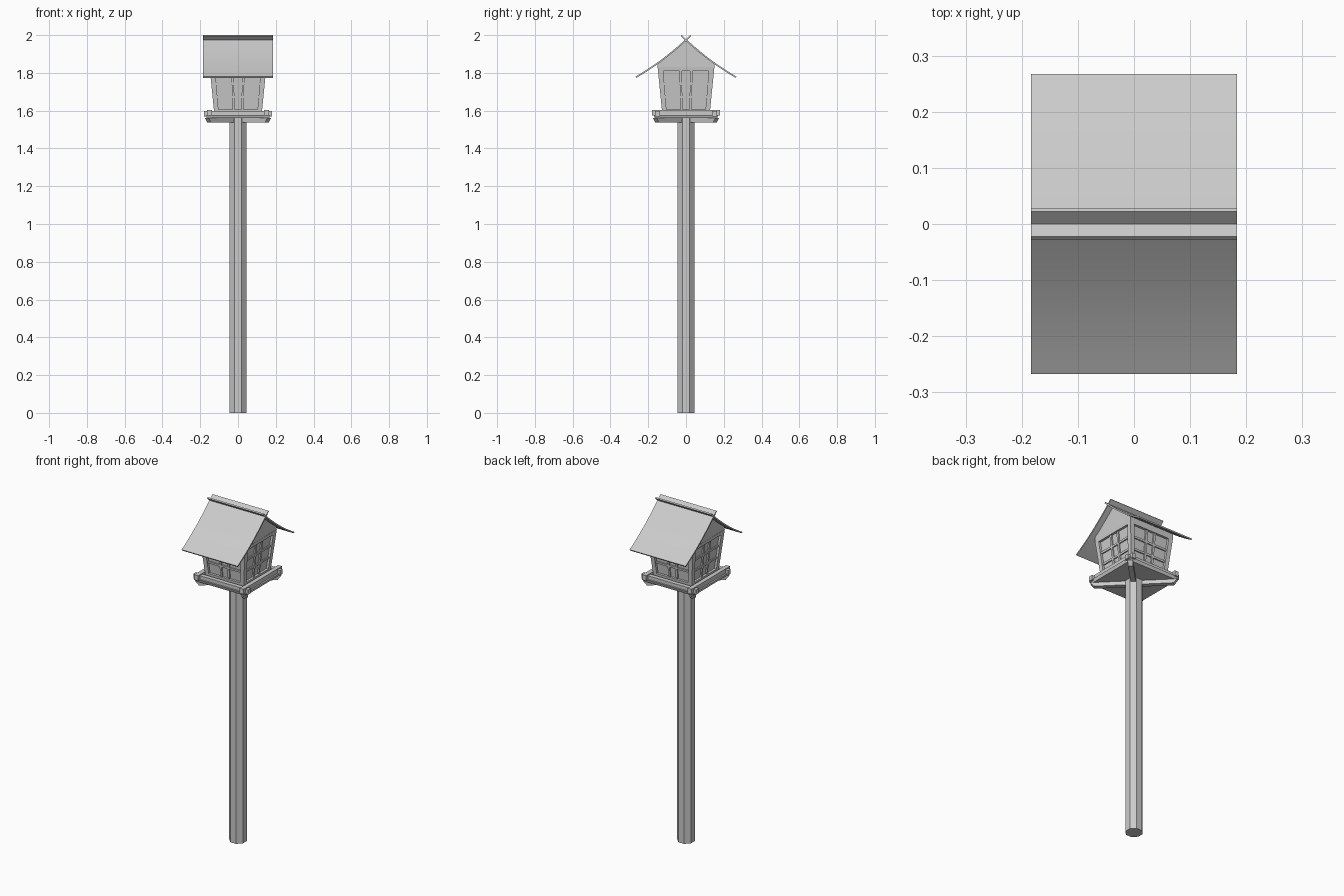
import bpy, bmesh, math
from mathutils import Matrix, Vector

if "Cube" in bpy.data.objects:
    bpy.data.objects.remove(bpy.data.objects["Cube"])

QUADS = [(0, 3, 2, 1), (4, 5, 6, 7), (0, 1, 5, 4), (1, 2, 6, 5), (2, 3, 7, 6), (3, 0, 4, 7)]


def make(name, verts, faces):
    mesh = bpy.data.meshes.new(name)
    mesh.from_pydata(verts, [], faces)
    bm = bmesh.new()
    bm.from_mesh(mesh)
    bmesh.ops.recalc_face_normals(bm, faces=bm.faces)
    bm.to_mesh(mesh)
    bm.free()
    ob = bpy.data.objects.new(name, mesh)
    bpy.context.collection.objects.link(ob)
    return ob


def frustum(name, hx0, hy0, z0, hx1, hy1, z1, loc=(0, 0), turn=0):
    rot = Matrix.Rotation(turn, 3, 'Z')
    off = Vector((loc[0], loc[1], 0))
    corners = ((-1, -1), (1, -1), (1, 1), (-1, 1))
    v = [rot @ Vector((a * hx, b * hy, z)) + off
         for hx, hy, z in ((hx0, hy0, z0), (hx1, hy1, z1)) for a, b in corners]
    return make(name, v, QUADS)


def extrude_x(name, profile, hx, closed):
    n = len(profile)
    v = [(x, y, z) for x in (-hx, hx) for y, z in profile]
    f = [(i, (i + 1) % n, (i + 1) % n + n, i + n) for i in range(n if closed else n - 1)]
    if closed:
        f += [tuple(range(n)), tuple(range(n, 2 * n))]
    return make(name, v, f)


# octagonal post, flat sides facing the axes
bpy.ops.mesh.primitive_cylinder_add(vertices=8, radius=0.045 / math.cos(math.pi / 8),
                                    depth=1.56, location=(0, 0, 0.78),
                                    rotation=(0, 0, math.pi / 8))
bpy.context.object.name = "post"

# floor plate with diagonal braces under it
frustum("floor_plate", 0.165, 0.165, 1.56, 0.172, 0.172, 1.578)
for i in range(2):
    frustum("diagonal_brace", 0.215, 0.014, 1.537, 0.235, 0.014, 1.562,
            turn=math.pi / 4 + i * math.pi / 2)

# edge rails that cross at the corners
for s in (-1, 1):
    frustum("rail_along_x", 0.18, 0.013, 1.57, 0.18, 0.013, 1.598, (0, s * 0.15))
    frustum("rail_along_y", 0.013, 0.18, 1.574, 0.013, 0.18, 1.604, (s * 0.15, 0))


# lantern box flaring outward toward the top
def half(z):
    return 0.125 + (z - 1.578) * 0.1


Z0, Z1 = 1.575, 1.83
c0, c1 = half(Z0) - 0.014, half(Z1) - 0.014
frustum("lantern_core", c0, c0, Z0, c1, c1, Z1)


def wall_bar(name, u0, u1, z0, z1, inset, side):
    rot = Matrix.Rotation(side * math.pi / 2, 3, 'Z')
    v = []
    for z in (z0, z1):
        h = half(z)
        for u, d in ((u0, inset), (u1, inset), (u1, 0.02), (u0, 0.02)):
            v.append(rot @ Vector((u * h, d - h, z)))
    make(name, v, QUADS)


for side in range(4):
    for s in (-1, 1):
        wall_bar("corner_post", min(s, s * 0.81), max(s, s * 0.81), Z0, Z1, 0, side)
        wall_bar("window_upright", s * 0.19 - 0.045, s * 0.19 + 0.045, 1.60, 1.815, 0.006, side)
    wall_bar("top_beam", -0.81, 0.81, 1.81, Z1, 0, side)
    wall_bar("bottom_beam", -0.81, 0.81, Z0, 1.607, 0, side)
    for z in (1.672, 1.742):
        wall_bar("window_crossbar", -0.81, 0.81, z - 0.006, z + 0.006, 0.007, side)

# roof: two concave slopes crossing at the ridge
slope = [(0.025, 1.997), (0.0, 1.974), (-0.04, 1.938), (-0.08, 1.905), (-0.12, 1.873),
         (-0.16, 1.844), (-0.20, 1.817), (-0.235, 1.795), (-0.265, 1.777)]
for s, name in ((1, "front_roof"), (-1, "back_roof")):
    ob = extrude_x(name, [(s * y, z) for y, z in slope], 0.184, False)
    for p in ob.data.polygons:
        p.use_smooth = True
    mod = ob.modifiers.new("thickness", 'SOLIDIFY')
    mod.thickness = 0.008
    mod.offset = 0
    bpy.context.view_layer.objects.active = ob
    ob.select_set(True)
    bpy.ops.object.modifier_apply(modifier=mod.name)
    bpy.ops.object.select_all(action='DESELECT')
    ob.select_set(True)
    bpy.ops.object.shade_smooth_by_angle(angle=math.radians(30))

# gable block filling the space under the roof
left = [(y, z - 0.002) for y, z in slope[1:5]] + [(-0.15, 1.849), (-0.15, 1.829)]
right = [(-y, z) for y, z in reversed(left[1:])]
extrude_x("gable", left + right, 0.149, True)
